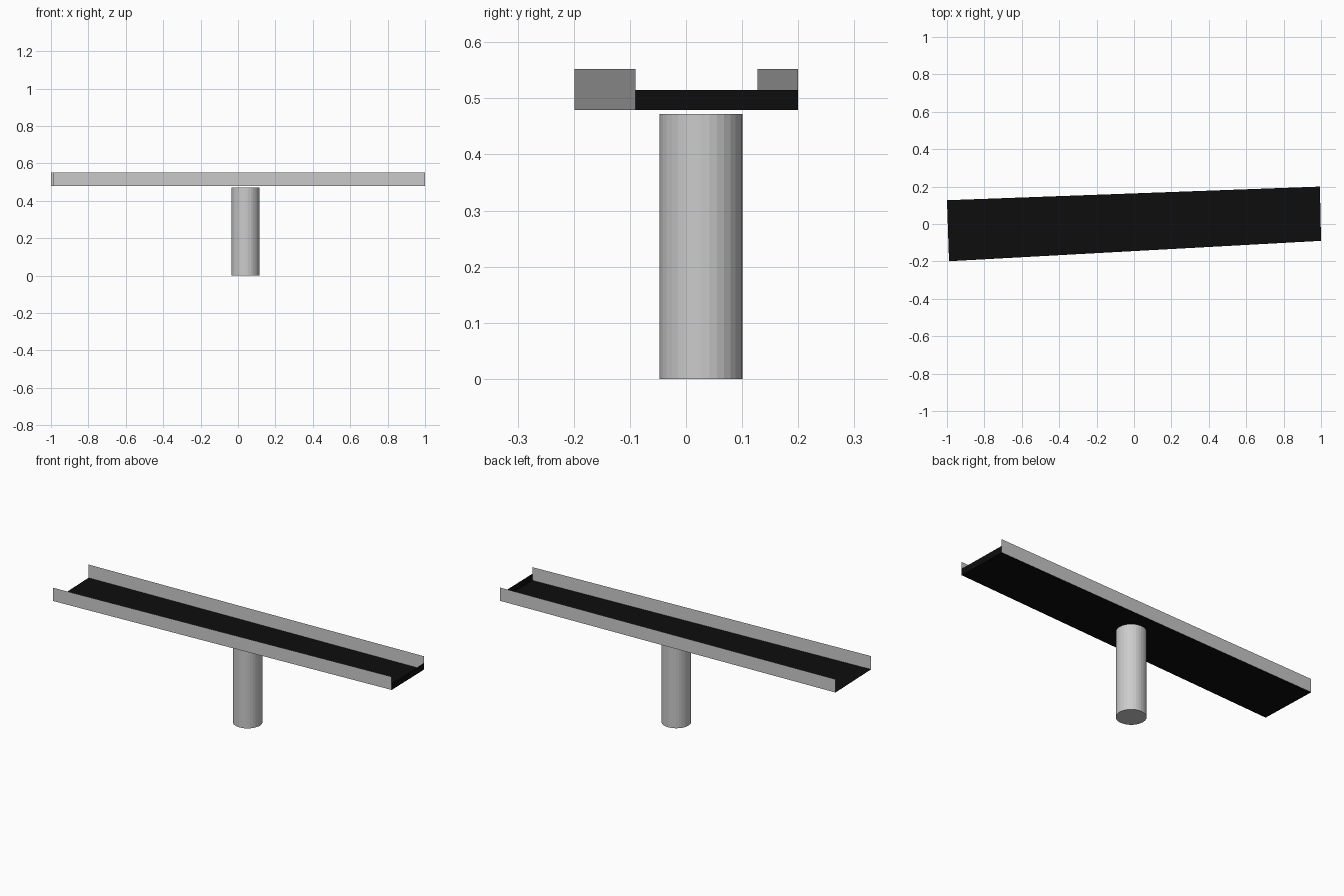
import bpy

if "Cube" in bpy.data.objects:
    bpy.data.objects.remove(bpy.data.objects["Cube"])

Z_BED, Z_LIP, Z_RAIL = 0.479, 0.515, 0.552

# Plan corners of the slightly tapered, skewed channel
front_left, front_right = (-0.989, -0.199), (1.0, -0.09)
back_right, back_left = (0.994, 0.2), (-1.0, 0.127)

black = bpy.data.materials.new("black_rubber")
black.diffuse_color = (0.004, 0.004, 0.004, 1)
black.use_nodes = True
black.node_tree.nodes["Principled BSDF"].inputs["Base Color"].default_value = black.diffuse_color


def sheet(name, points, material=None):
    mesh = bpy.data.meshes.new(name)
    mesh.from_pydata(points, [], [tuple(range(len(points)))])
    obj = bpy.data.objects.new(name, mesh)
    bpy.context.collection.objects.link(obj)
    if material:
        mesh.materials.append(material)
    return obj


def wall(name, a, b, top, material=None):
    return sheet(name, [(*a, Z_BED), (*b, Z_BED), (*b, top), (*a, top)], material)


# Belt bed and the low lip closing its right end
sheet("belt_bed", [(*p, Z_BED) for p in (front_left, front_right, back_right, back_left)], black)
wall("end_lip", front_right, back_right, Z_LIP, black)

# Thin side rails
wall("front_rail", front_left, front_right, Z_RAIL)
wall("back_rail", back_right, back_left, Z_RAIL)

# Support post
bpy.ops.mesh.primitive_cylinder_add(vertices=32, radius=0.074, depth=0.472,
                                    location=(0.04, 0.027, 0.236))
bpy.context.object.name = "support_post"
